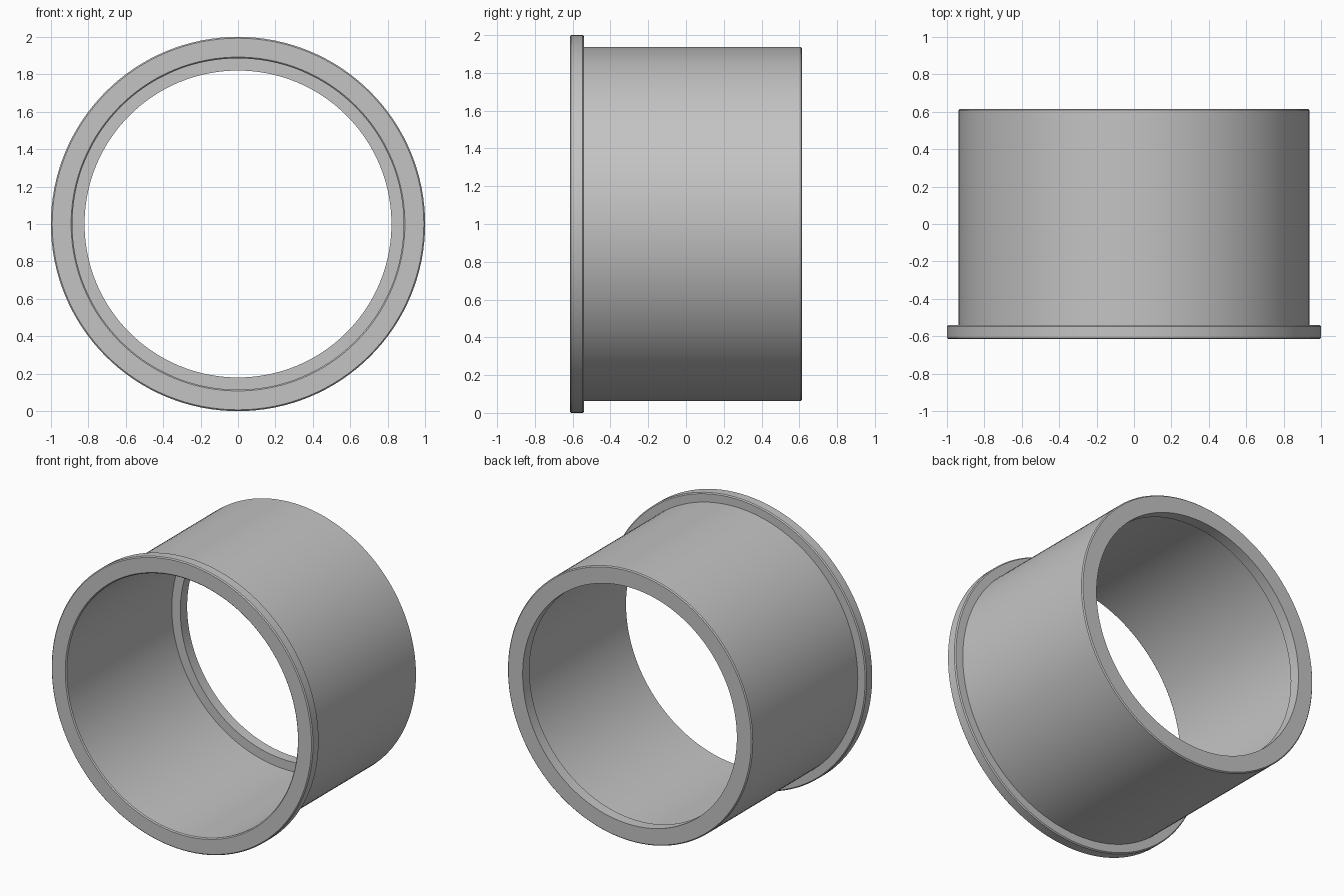
import bpy, bmesh, math
from mathutils import Vector, Matrix

cube = bpy.data.objects.get("Cube")
if cube:
    bpy.data.objects.remove(cube, do_unlink=True)

# Grey finish
grey = bpy.data.materials.new("plain_grey")
grey.use_nodes = True
colour = (0.55, 0.55, 0.55, 1)
grey.diffuse_color = colour
grey.node_tree.nodes["Principled BSDF"].inputs["Base Color"].default_value = colour

# Half section of the bushing: (radius, y), with a front flange and a rear inner lip
FRONT, BACK = -0.615, 0.615
FLANGE_BACK, LIP_FRONT = -0.54, 0.54
section = [
    (0.885, FRONT), (1.0, FRONT), (1.0, FLANGE_BACK), (0.937, FLANGE_BACK),
    (0.937, BACK), (0.82, BACK), (0.82, LIP_FRONT), (0.885, LIP_FRONT),
]
sharp_corners = {3, 5, 6, 7}
CHAMFER = 0.007


def chamfered(points):
    """Cut the exposed corners of a closed section."""
    result = []
    for i, p in enumerate(points):
        here = Vector(p)
        if i in sharp_corners:
            result.append(here)
            continue
        for other in (points[i - 1], points[(i + 1) % len(points)]):
            result.append(here + (Vector(other) - here).normalized() * CHAMFER)
    return result


# Revolve the section around the y axis
SEGMENTS = 128
profile = chamfered(section)
bm = bmesh.new()
rings = []
for s in range(SEGMENTS):
    turn = Matrix.Rotation(math.tau * s / SEGMENTS, 3, 'Y')
    rings.append([bm.verts.new(turn @ Vector((r, y, 0)) + Vector((0, 0, 1)))
                  for r, y in profile])
for s, ring in enumerate(rings):
    following = rings[(s + 1) % SEGMENTS]
    for i in range(len(profile)):
        j = (i + 1) % len(profile)
        bm.faces.new((ring[i], ring[j], following[j], following[i]))
bmesh.ops.recalc_face_normals(bm, faces=bm.faces)

mesh = bpy.data.meshes.new("flanged_bushing")
bm.to_mesh(mesh)
bm.free()
mesh.materials.append(grey)
bushing = bpy.data.objects.new("flanged_bushing", mesh)
bpy.context.collection.objects.link(bushing)

# Smooth curved walls, crisp edges
bpy.ops.object.select_all(action='DESELECT')
bushing.select_set(True)
bpy.context.view_layer.objects.active = bushing
bpy.ops.object.shade_smooth_by_angle(angle=math.radians(30))
